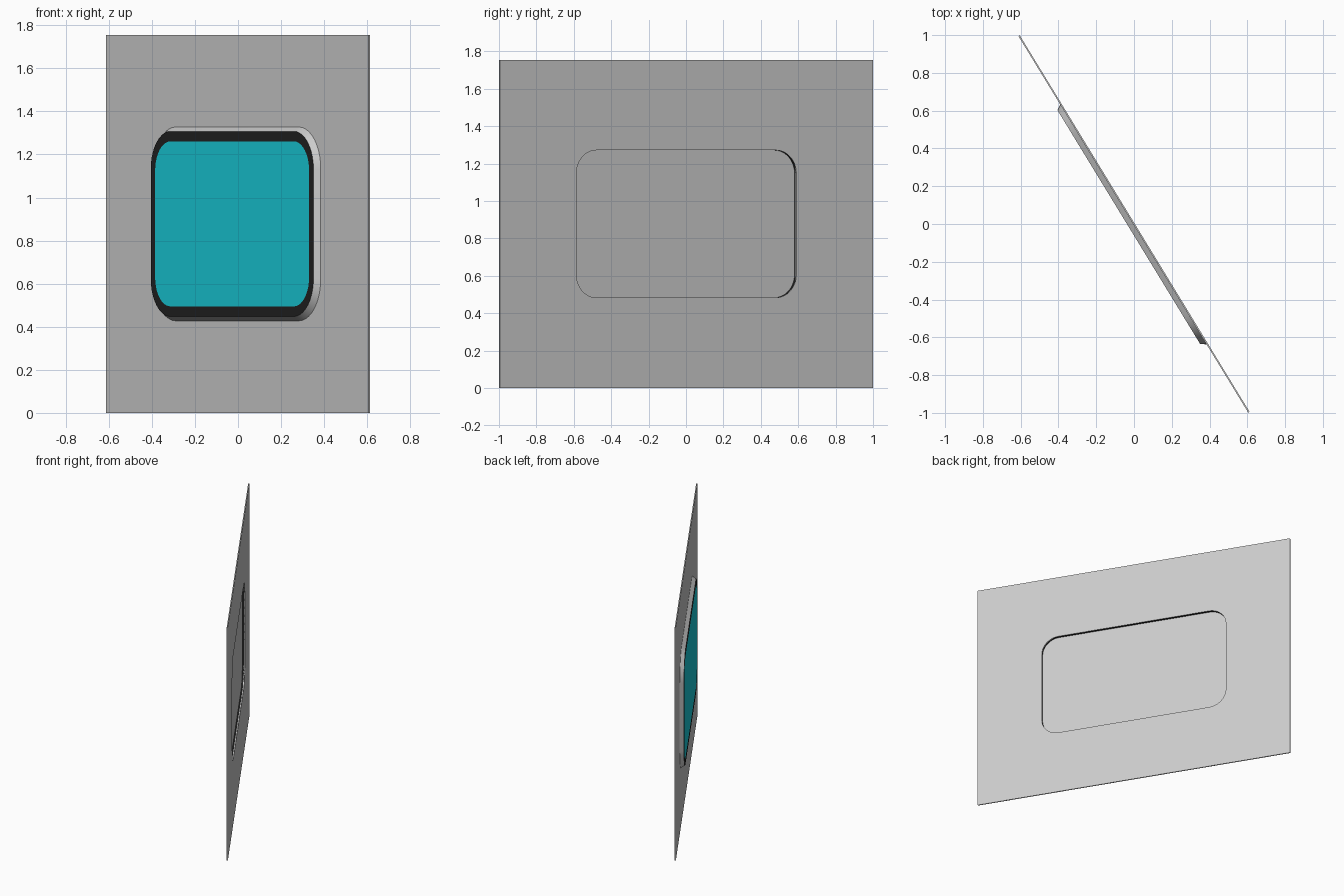
import bpy, bmesh, math

if "Cube" in bpy.data.objects:
    bpy.data.objects.remove(bpy.data.objects["Cube"])

YAW = math.atan2(-0.8536, 0.521)   # panel is turned about z
ZC = 0.8775                        # half of the panel height
HALF_W = 1.1685
THICK = 0.008
FRONT = 0.032                      # how far the screen stands proud
FLOOR = 0.015                      # depth of the recess seen from behind


def outline(hw, hh, r, d, steps=10):
    """Rounded rectangle in local xz, counter-clockwise from the front, d forward."""
    pts = []
    for k, (sx, sz) in enumerate([(1, -1), (1, 1), (-1, 1), (-1, -1)]):
        for i in range(steps + 1):
            a = math.radians(-90 + 90 * k + 90 * i / steps)
            pts.append((sx * (hw - r) + r * math.cos(a), -d,
                        sz * (hh - r) + r * math.sin(a)))
    return pts


def material(name, rgb):
    m = bpy.data.materials.new(name)
    m.diffuse_color = (*rgb, 1)
    m.use_nodes = True
    m.node_tree.nodes["Principled BSDF"].inputs["Base Color"].default_value = m.diffuse_color
    return m


def add(name, bm, mat=None, smooth=True):
    me = bpy.data.meshes.new(name)
    bm.to_mesh(me)
    bm.free()
    ob = bpy.data.objects.new(name, me)
    bpy.context.collection.objects.link(ob)
    ob.location.z = ZC
    ob.rotation_euler.z = YAW
    if mat:
        me.materials.append(mat)
    if smooth:
        bpy.ops.object.select_all(action='DESELECT')
        ob.select_set(True)
        bpy.context.view_layer.objects.active = ob
        bpy.ops.object.shade_smooth_by_angle(angle=math.radians(30))
    return ob


def band(name, a, b, mat=None):
    """Strip of quads between two outlines."""
    bm = bmesh.new()
    va = [bm.verts.new(p) for p in a]
    vb = [bm.verts.new(p) for p in b]
    n = len(va)
    for i in range(n):
        j = (i + 1) % n
        bm.faces.new((va[i], va[j], vb[j], vb[i]))
    return add(name, bm, mat)


def sheet(name, pts, mat=None):
    bm = bmesh.new()
    bm.faces.new([bm.verts.new(p) for p in pts])
    return add(name, bm, mat, smooth=False)


black = material("black", (0.015, 0.015, 0.015))
teal = material("teal", (0.01, 0.60, 0.70))
dark_grey = material("dark_grey", (0.62, 0.62, 0.62))

HOLE = (0.689, 0.394, 0.125)
RIM = (0.725, 0.43, 0.175)

# Wall panel with a rounded opening
bm = bmesh.new()
corners = [(sx * HALF_W, 0, sz * ZC) for sx, sz in ((-1, -1), (1, -1), (1, 1), (-1, 1))]
for pts in (corners, outline(*HOLE, 0)):
    vs = [bm.verts.new(p) for p in pts]
    for i, v in enumerate(vs):
        bm.edges.new((v, vs[(i + 1) % len(vs)]))
bmesh.ops.triangle_fill(bm, use_beauty=True, use_dissolve=False, edges=bm.edges[:])
panel = add("wall_panel", bm, smooth=False)
sol = panel.modifiers.new("thickness", 'SOLIDIFY')
sol.thickness = THICK
sol.offset = 0

# Screen casing: sloped sides, black bezel, screen
band("casing_side", outline(0.744, 0.45, 0.195, THICK / 2), outline(*RIM, FRONT))
band("bezel", outline(*RIM, FRONT), outline(0.686, 0.383, 0.135, FRONT), black)
sheet("screen", outline(0.686, 0.383, 0.135, FRONT), teal)

# Recess behind the screen
band("recess_wall", outline(*HOLE, FLOOR), outline(*HOLE, -THICK / 2), black)
sheet("recess_floor", outline(*HOLE, FLOOR)[::-1], dark_grey)
